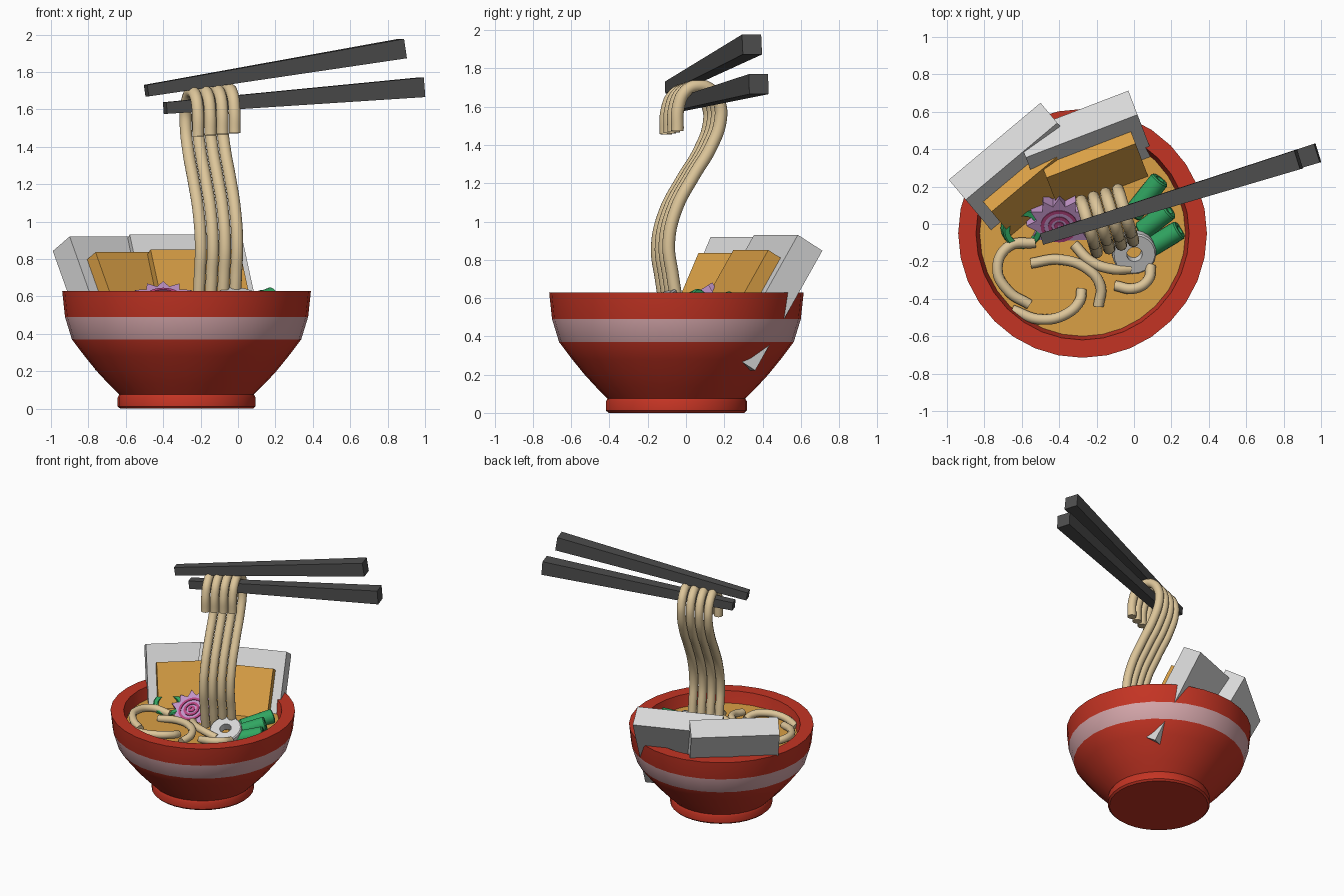
import bpy, bmesh, math
from mathutils import Vector, Matrix

if "Cube" in bpy.data.objects:
    bpy.data.objects.remove(bpy.data.objects["Cube"])


def material(name, r, g, b):
    m = bpy.data.materials.new(name)
    m.diffuse_color = (r, g, b, 1)
    m.use_nodes = True
    m.node_tree.nodes["Principled BSDF"].inputs["Base Color"].default_value = m.diffuse_color
    return m


RED = material("red_lacquer", .55, .034, .017)
PINK = material("pale_pink", .66, .38, .40)
BROTH = material("golden_orange", .70, .35, .06)
NOODLE = material("noodle_cream", .72, .56, .32)
WHITE = material("off_white", .68, .68, .68)
GREEN = material("onion_green", .03, .38, .12)
PURPLE = material("lilac", .54, .30, .58)
SWIRL = material("magenta", .48, .06, .22)
DARK = material("charcoal", .075, .075, .075)


def finish(name, bm, mats, matrix=Matrix(), smooth=True):
    bmesh.ops.recalc_face_normals(bm, faces=bm.faces)
    me = bpy.data.meshes.new(name)
    bm.to_mesh(me)
    bm.free()
    ob = bpy.data.objects.new(name, me)
    bpy.context.collection.objects.link(ob)
    for m in mats:
        me.materials.append(m)
    ob.matrix_world = matrix
    if smooth:
        bpy.ops.object.select_all(action='DESELECT')
        ob.select_set(True)
        bpy.context.view_layer.objects.active = ob
        bpy.ops.object.shade_smooth_by_angle(angle=math.radians(35))
    return ob


def lathe(name, profile, segs, mats, matrix=Matrix(), closed=False):
    """Spin (radius, z) points around z."""
    bm = bmesh.new()
    vs = [bm.verts.new((r, 0, z)) for r, z in profile]
    pairs = list(zip(vs, vs[1:])) + ([(vs[-1], vs[0])] if closed else [])
    edges = [bm.edges.new(p) for p in pairs]
    bmesh.ops.spin(bm, geom=vs + edges, axis=(0, 0, 1), cent=(0, 0, 0),
                   angle=2 * math.pi, steps=segs, use_merge=True)
    bmesh.ops.remove_doubles(bm, verts=bm.verts, dist=.0005)
    return finish(name, bm, mats, matrix)


def aim(center, axis):
    return Matrix.Translation(center) @ Vector(axis).to_track_quat('Z', 'Y').to_matrix().to_4x4()


def ring(name, r_out, r_in, length, center, axis, mat):
    h = length / 2
    prof = [(r_in, -h), (r_out - .008, -h), (r_out, -h + .008),
            (r_out, h - .008), (r_out - .008, h), (r_in, h)]
    return lathe(name, prof, 20, [mat], aim(center, axis), True)


def strand(name, pts, radius):
    cu = bpy.data.curves.new(name, 'CURVE')
    cu.dimensions = '3D'
    cu.bevel_depth, cu.bevel_resolution = radius, 3
    cu.use_fill_caps = True
    cu.resolution_u = 8
    sp = cu.splines.new('BEZIER')
    sp.bezier_points.add(len(pts) - 1)
    for bp, p in zip(sp.bezier_points, pts):
        bp.co = p
        bp.handle_left_type = bp.handle_right_type = 'AUTO'
    cu.materials.append(NOODLE)
    ob = bpy.data.objects.new(name, cu)
    bpy.context.collection.objects.link(ob)
    bpy.ops.object.select_all(action='DESELECT')
    ob.select_set(True)
    bpy.context.view_layer.objects.active = ob
    bpy.ops.object.convert(target='MESH')
    bpy.ops.object.shade_smooth_by_angle(angle=math.radians(50))


def box(name, size, center, matrix, mat):
    bm = bmesh.new()
    bmesh.ops.create_cube(bm, size=1)
    for v in bm.verts:
        v.co = Vector([c * s for c, s in zip(v.co, size)]) + Vector(center)
    finish(name, bm, [mat], matrix, False)


# Bowl with foot, pink band and rim
at_bowl = Matrix.Translation((-.275, -.05, 0))
bowl = lathe("bowl", [(0, 0), (.355, 0), (.368, .012), (.368, .06), (.36, .075), (.42, .135),
                      (.48, .2), (.545, .28), (.613, .37), (.65, .49), (.665, .63),
                      (.57, .63), (.55, .54), (.49, .35), (.36, .2), (0, .13)],
             32, [RED, PINK], at_bowl)
for p in bowl.data.polygons:
    c = p.center
    if .37 < c.z < .49 and math.hypot(c.x, c.y) > .6:
        p.material_index = 1

# Broth surface
lathe("broth", [(0, .54), (.552, .54)], 32, [BROTH], at_bowl)

# Two leaning slabs with a smaller orange block on the front of each
for name, mid, turn, lean in (("right", (-.28, .47, .93), 21, 31), ("left", (-.655, .335, .92), 40, 29)):
    m = (Matrix.Translation(mid) @ Matrix.Rotation(math.radians(turn), 4, 'Z')
         @ Matrix.Rotation(math.radians(-lean), 4, 'X'))
    box(name + "_slab", (.64, .16, .73), (0, .08, -.365), m, WHITE)
    box(name + "_slab_front", (.51, .10, .45), (0, -.03, -.365), m, BROTH)

# Chopsticks: square and tapered
for name, a, b in (("upper_chopstick", (-.49, -.08, 1.70), (.88, .345, 1.925)),
                   ("lower_chopstick", (-.39, -.045, 1.607), (.982, .38, 1.718))):
    a, b = Vector(a), Vector(b)
    d = (b - a).normalized()
    side = Vector((0, 0, 1)).cross(d).normalized()
    up = d.cross(side)
    bm = bmesh.new()
    bmesh.ops.create_cube(bm, size=1)
    for v in bm.verts:
        w, end = (.105, b) if v.co.x > 0 else (.062, a)
        v.co = end + side * (v.co.y * w) + up * (v.co.z * w)
    finish(name, bm, [DARK], smooth=False)

# Lifted noodles draped over the lower chopstick: (y, z) path per strand
path = [(-.075, 1.455), (-.07, 1.58), (-.035, 1.66), (.03, 1.692), (.10, 1.67), (.145, 1.60),
        (.15, 1.51), (.10, 1.37), (.01, 1.22), (-.08, 1.05), (-.12, .87), (-.10, .70), (-.07, .52)]
for i in range(4):
    strand("lifted_noodle_%d" % (i + 1),
           [(-.235 - .3 * y + .065 * i, y - .03 + .02 * i, z + .006 * i) for y, z in path], .033)

# Loose noodles floating on the broth
loose = [[(-.53, -.10), (-.67, -.12), (-.73, -.24), (-.67, -.36), (-.56, -.43)],
         [(-.65, -.46), (-.50, -.51), (-.36, -.48), (-.29, -.41), (-.28, -.35)],
         [(-.55, -.21), (-.40, -.19), (-.25, -.24), (-.18, -.33), (-.19, -.44)],
         [(-.32, -.11), (-.23, -.20), (-.12, -.24), (-.02, -.24)],
         [(-.10, -.33), (0, -.345), (.075, -.30), (.09, -.22)]]
for i, pts in enumerate(loose):
    last = len(pts) - 1
    strand("loose_noodle_%d" % (i + 1),
           [(x, y, .55 + .025 * math.sin(math.pi * k / last)) for k, (x, y) in enumerate(pts)], .028)

# Spring onion tubes and a big loop
for i, (a, b) in enumerate((((-.01, .05, .53), (.14, .24, .585)),
                            ((.04, -.04, .54), (.19, .075, .60)),
                            ((.08, -.13, .53), (.245, -.03, .575)))):
    a, b = Vector(a), Vector(b)
    ring("onion_tube_%d" % (i + 1), .053, .025, (b - a).length, (a + b) / 2, b - a, GREEN)
ring("onion_loop", .11, .075, .07, (-.60, -.02, .56), (.25, -.3, 1), GREEN)

# Pale leek ring
ring("leek_ring", .118, .042, .06, (0, -.15, .575), (.1, -.45, 1), WHITE)

# Star shaped fish cake with swirl rings on its face
cake = Matrix.Translation((-.40, .01, .555)) @ Matrix.Rotation(math.radians(32), 4, 'X')
bm = bmesh.new()
star = []
for k in range(24):
    r = .175 if k % 2 == 0 else .125
    t = math.pi * k / 12
    star.append(bm.verts.new((r * math.cos(t), r * math.sin(t), -.04)))
base = bm.faces.new(star)
top = bmesh.ops.extrude_face_region(bm, geom=[base])["geom"]
bmesh.ops.translate(bm, vec=(0, 0, .08), verts=[g for g in top if isinstance(g, bmesh.types.BMVert)])
finish("fish_cake", bm, [PURPLE], cake, False)
for i, r in enumerate((.09, .05, .018)):
    lathe("swirl_ring_%d" % (i + 1), [(r - .009, .038), (r + .009, .038), (r + .009, .046), (r - .009, .046)],
          24, [SWIRL], cake, True)
